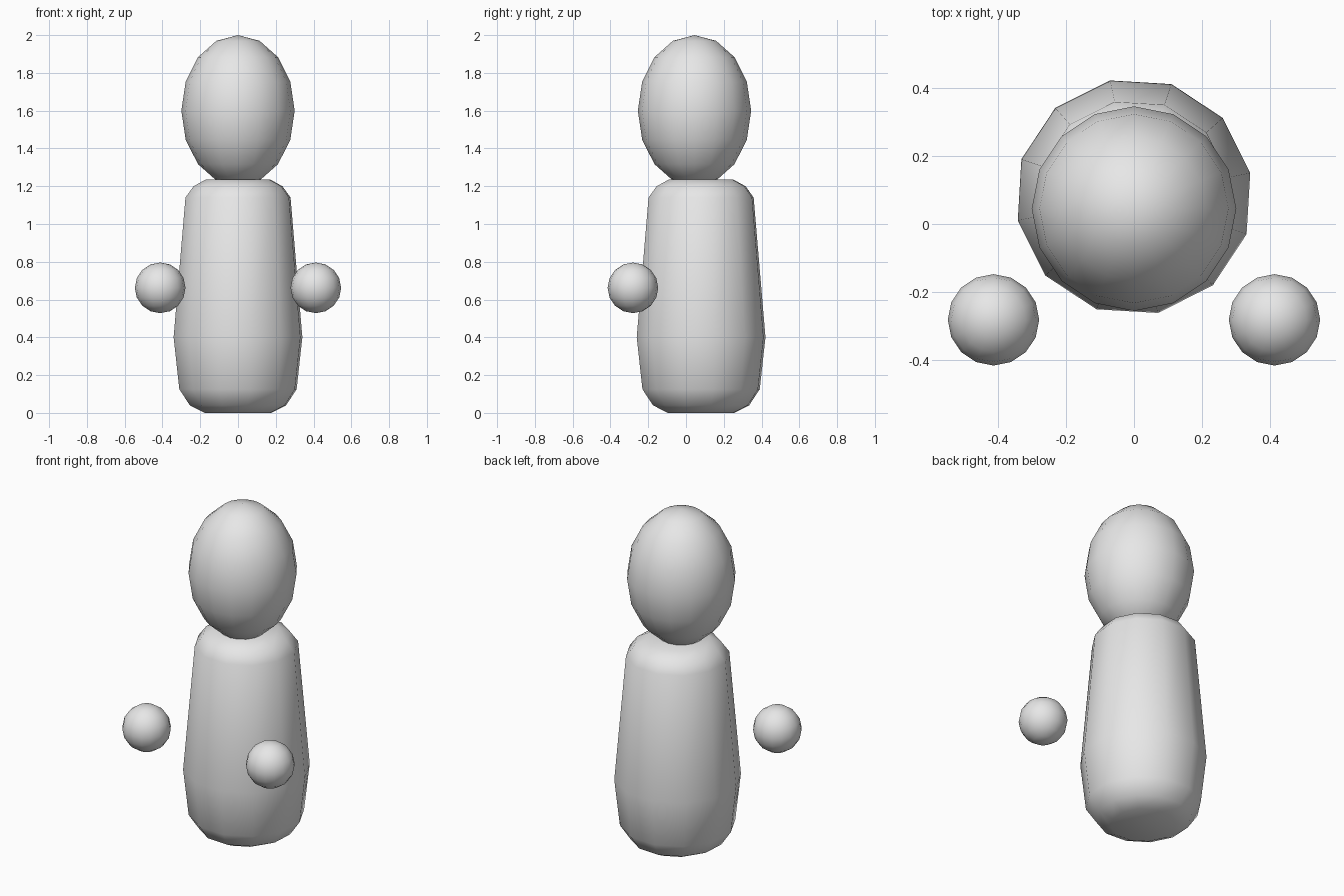
import bpy, bmesh, math

if "Cube" in bpy.data.objects:
    bpy.data.objects.remove(bpy.data.objects["Cube"])

grey = bpy.data.materials.new("light_grey")
grey.diffuse_color = (0.8, 0.8, 0.8, 1)
grey.use_nodes = True
grey.node_tree.nodes["Principled BSDF"].inputs["Base Color"].default_value = grey.diffuse_color


def finish(bm, name):
    bmesh.ops.recalc_face_normals(bm, faces=bm.faces)
    for f in bm.faces:
        f.smooth = True
    mesh = bpy.data.meshes.new(name)
    bm.to_mesh(mesh)
    bm.free()
    mesh.materials.append(grey)
    obj = bpy.data.objects.new(name, mesh)
    bpy.context.collection.objects.link(obj)
    return obj


def ball(name, centre, scale):
    bm = bmesh.new()
    bmesh.ops.create_uvsphere(bm, u_segments=16, v_segments=8, radius=1)
    bmesh.ops.scale(bm, vec=scale, verts=bm.verts)
    bmesh.ops.translate(bm, vec=centre, verts=bm.verts)
    return finish(bm, name)


def lathe(name, centre, profile, sides, turn):
    bm = bmesh.new()
    rings = []
    for r, z in profile:
        rings.append([bm.verts.new((centre[0] + r * math.cos(turn + 2 * math.pi * i / sides),
                                    centre[1] + r * math.sin(turn + 2 * math.pi * i / sides), z))
                      for i in range(sides)])
    for a, b in zip(rings, rings[1:]):
        for i in range(sides):
            j = (i + 1) % sides
            bm.faces.new((a[i], a[j], b[j], b[i]))
    bm.faces.new(rings[0])
    bm.faces.new(rings[-1])
    return finish(bm, name)


# Body: twelve-sided, widest low down, rounded at both ends
lathe("body", (0, 0.08),
      [(0.18, 0), (0.26, 0.04), (0.317, 0.125), (0.348, 0.4),
       (0.284, 1.14), (0.24, 1.2), (0.175, 1.235)],
      12, math.radians(11.6))

# Head: tall egg shape
ball("head", (0, 0.045, 1.6), (0.3, 0.3, 0.4))

# Floating hands
for side, label in ((-1, "left"), (1, "right")):
    ball(label + "_hand", (side * 0.412, -0.281, 0.662), (0.134, 0.134, 0.134))
